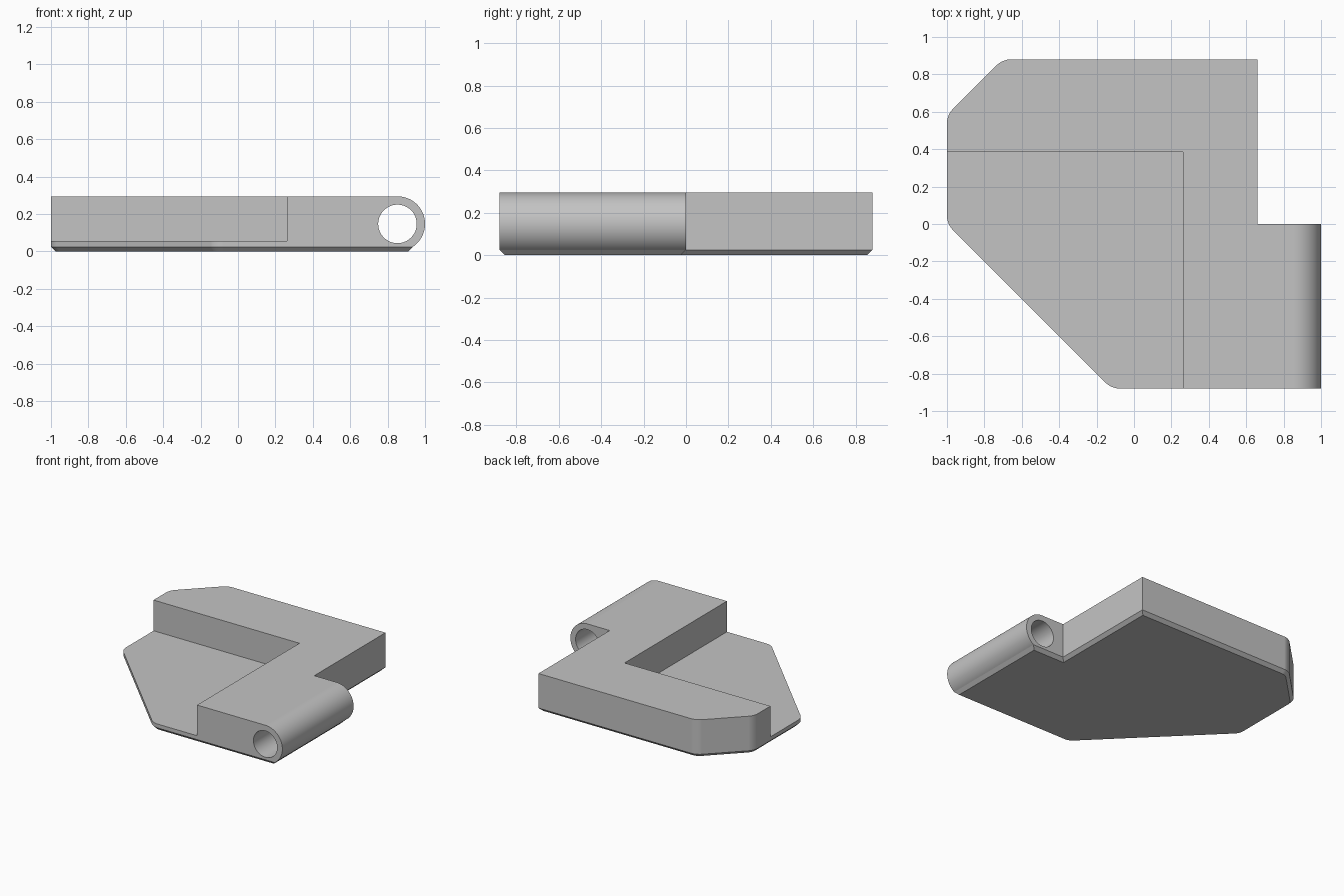
import bpy, bmesh, math
from mathutils import Vector

HEIGHT, CHAMFER, FLOOR = 0.295, 0.025, 0.055
R_OUT, R_HOLE, PIN_X = 0.1475, 0.103, 0.8525
BACK = 0.88

cube = bpy.data.objects.get("Cube")
if cube:
    bpy.data.objects.remove(cube, do_unlink=True)

grey = bpy.data.materials.new("light_grey")
grey.use_nodes = True
colour = (0.55, 0.55, 0.55, 1)
grey.diffuse_color = colour
grey.node_tree.nodes["Principled BSDF"].inputs["Base Color"].default_value = colour


def prism(name, points, depth, edit=None):
    """Extrude a closed 3D outline along the depth vector."""
    bm = bmesh.new()
    base = bm.faces.new([bm.verts.new(p) for p in points])
    new = bmesh.ops.extrude_face_region(bm, geom=[base], use_keep_orig=True)["geom"]
    bmesh.ops.translate(bm, vec=Vector(depth),
                        verts=[v for v in new if isinstance(v, bmesh.types.BMVert)])
    bmesh.ops.recalc_face_normals(bm, faces=bm.faces)
    if edit:
        edit(bm)
    mesh = bpy.data.meshes.new(name)
    bm.to_mesh(mesh)
    bm.free()
    obj = bpy.data.objects.new(name, mesh)
    bpy.context.collection.objects.link(obj)
    return obj


def arc(radius, start, end, steps):
    """Points in the xz plane around the hinge axis, in front of the body."""
    angles = [start + (end - start) * i / steps for i in range(steps + 1)]
    return [(PIN_X + radius * math.cos(a), -1.2, HEIGHT / 2 + radius * math.sin(a))
            for a in angles]


def cut(obj, tool, operation):
    mod = obj.modifiers.new(operation.lower(), "BOOLEAN")
    mod.object, mod.operation, mod.solver = tool, operation, "EXACT"
    graph = bpy.context.evaluated_depsgraph_get()
    mesh = bpy.data.meshes.new_from_object(obj.evaluated_get(graph))
    obj.modifiers.clear()
    obj.data = mesh
    bpy.data.objects.remove(tool, do_unlink=True)


def finish_plate(bm):
    # Round the four blunt corners on the left, then chamfer the underside
    corners = [e for e in bm.edges
               if abs(e.verts[0].co.z - e.verts[1].co.z) > 0.1
               and e.verts[0].co.x < 0]
    bmesh.ops.bevel(bm, geom=corners, offset=0.041, offset_type="OFFSET",
                    segments=8, profile=0.5, affect="EDGES")
    rim = [e for e in bm.edges if all(v.co.z < 0.001 for v in e.verts)]
    bmesh.ops.bevel(bm, geom=rim, offset=CHAMFER, offset_type="OFFSET",
                    segments=1, affect="EDGES")


# Plan shape of the plate
plan = [(-1, 0), (-0.12, -BACK), (1, -BACK), (1, 0), (0.66, 0),
        (0.66, BACK), (-0.703, BACK), (-1, 0.583)]
body = prism("hinged_bracket", [(x, y, 0) for x, y in plan], (0, 0, 0.4), finish_plate)

# Side section: flat top, rounded hinge barrel, sloped lower edge
low = -math.asin((HEIGHT / 2 - CHAMFER) / R_OUT)
barrel = arc(R_OUT, math.pi / 2, low, 40)
x_low = barrel[-1][0]
section = [(-1.2, -1.2, HEIGHT)] + barrel + [
    (x_low - 0.125, -1.2, CHAMFER - 0.125), (-1.2, -1.2, CHAMFER - 0.125)]
cut(body, prism("section_tool", section, (0, 2.4, 0)), "INTERSECT")

# Pin hole through the barrel
hole = arc(R_HOLE, 0, math.tau, 64)[:-1]
cut(body, prism("hole_tool", hole, (0, 1.4, 0)), "DIFFERENCE")

# Recess that leaves a thin floor and an L-shaped wall
recess = [(-1.2, -1.2, FLOOR), (0.262, -1.2, FLOOR),
          (0.262, 0.385, FLOOR), (-1.2, 0.385, FLOOR)]
cut(body, prism("recess_tool", recess, (0, 0, 0.6)), "DIFFERENCE")

body.data.materials.clear()
body.data.materials.append(grey)
for face in body.data.polygons:
    face.material_index = 0

# Smooth round faces, crisp edges elsewhere
bpy.ops.object.select_all(action="DESELECT")
body.select_set(True)
bpy.context.view_layer.objects.active = body
bpy.ops.object.shade_smooth_by_angle(angle=math.radians(9))
weighted = body.modifiers.new("weighted_normals", "WEIGHTED_NORMAL")
weighted.keep_sharp = True
